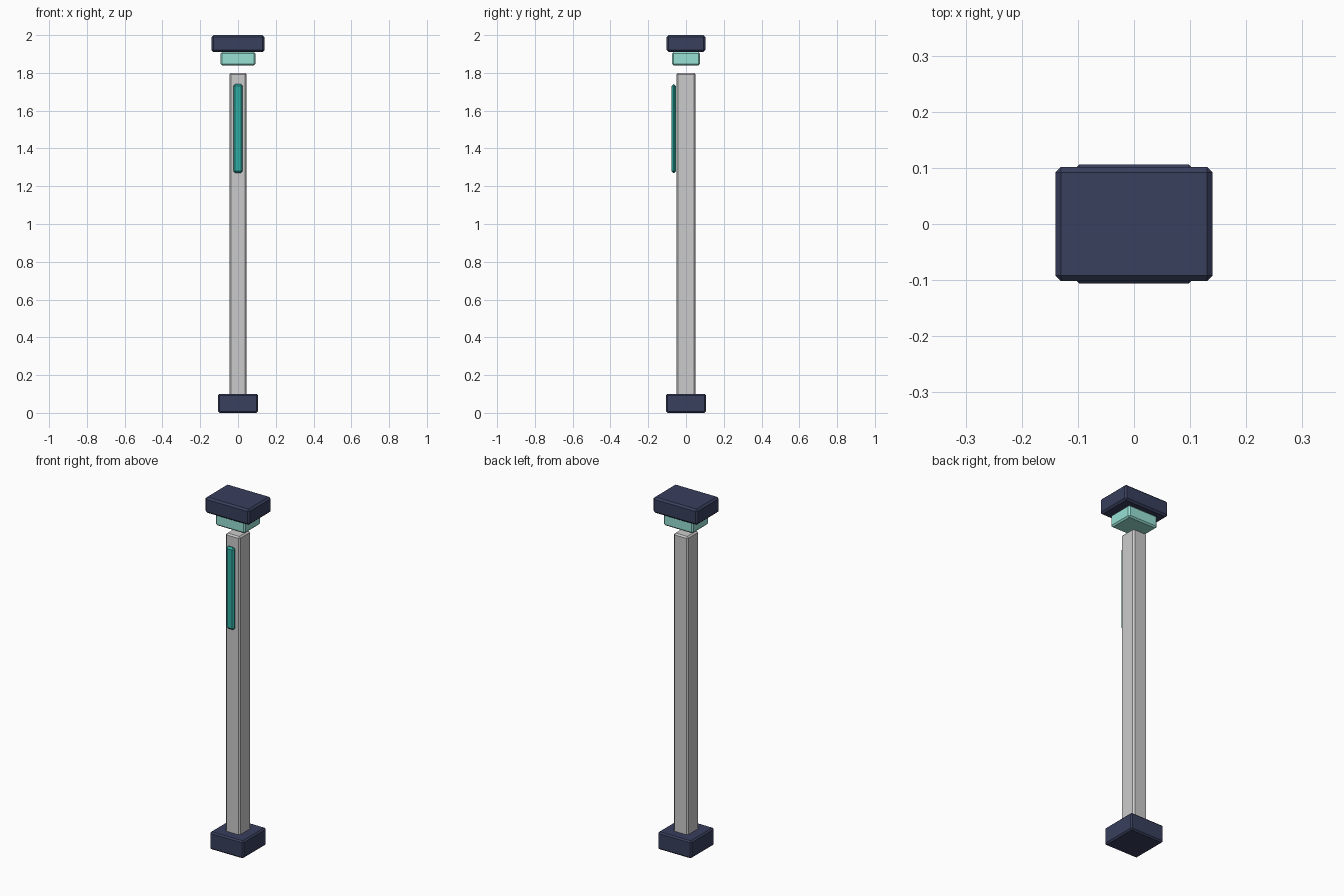
import bpy

if "Cube" in bpy.data.objects:
    bpy.data.objects.remove(bpy.data.objects["Cube"])


def material(name, rgb):
    m = bpy.data.materials.new(name)
    m.diffuse_color = (*rgb, 1.0)
    m.use_nodes = True
    m.node_tree.nodes["Principled BSDF"].inputs["Base Color"].default_value = m.diffuse_color
    return m


def chamfered_box(name, x, y, z, bevel, mat=None):
    """Box from (min, max) ranges on each axis with single-segment chamfers."""
    ranges = (x, y, z)
    centre = [(a + b) / 2 for a, b in ranges]
    bpy.ops.mesh.primitive_cube_add(size=1, location=centre)
    ob = bpy.context.object
    ob.name = name
    ob.scale = [b - a for a, b in ranges]
    bpy.ops.object.transform_apply(location=False, rotation=False, scale=True)
    mod = ob.modifiers.new("chamfer", "BEVEL")
    mod.width = bevel
    mod.segments = 1
    mod.limit_method = 'NONE'
    if mat:
        ob.data.materials.append(mat)
    return ob


navy = material("navy", (0.04, 0.05, 0.11))
mint = material("mint", (0.31, 0.75, 0.66))
teal = material("teal", (0.03, 0.42, 0.37))

# foot block
chamfered_box("base", (-0.106, 0.106), (-0.106, 0.106), (0.0, 0.10), 0.008, navy)
# tall post
chamfered_box("post", (-0.045, 0.045), (-0.05, 0.05), (0.09, 1.80), 0.008)
# narrow strip on the front of the post
chamfered_box("front_strip", (-0.025, 0.025), (-0.077, -0.053), (1.27, 1.74), 0.01, teal)
# floating lamp and cap above the post
chamfered_box("lamp", (-0.093, 0.093), (-0.073, 0.073), (1.84, 1.91), 0.008, mint)
chamfered_box("cap", (-0.14, 0.14), (-0.102, 0.102), (1.91, 2.0), 0.01, navy)
